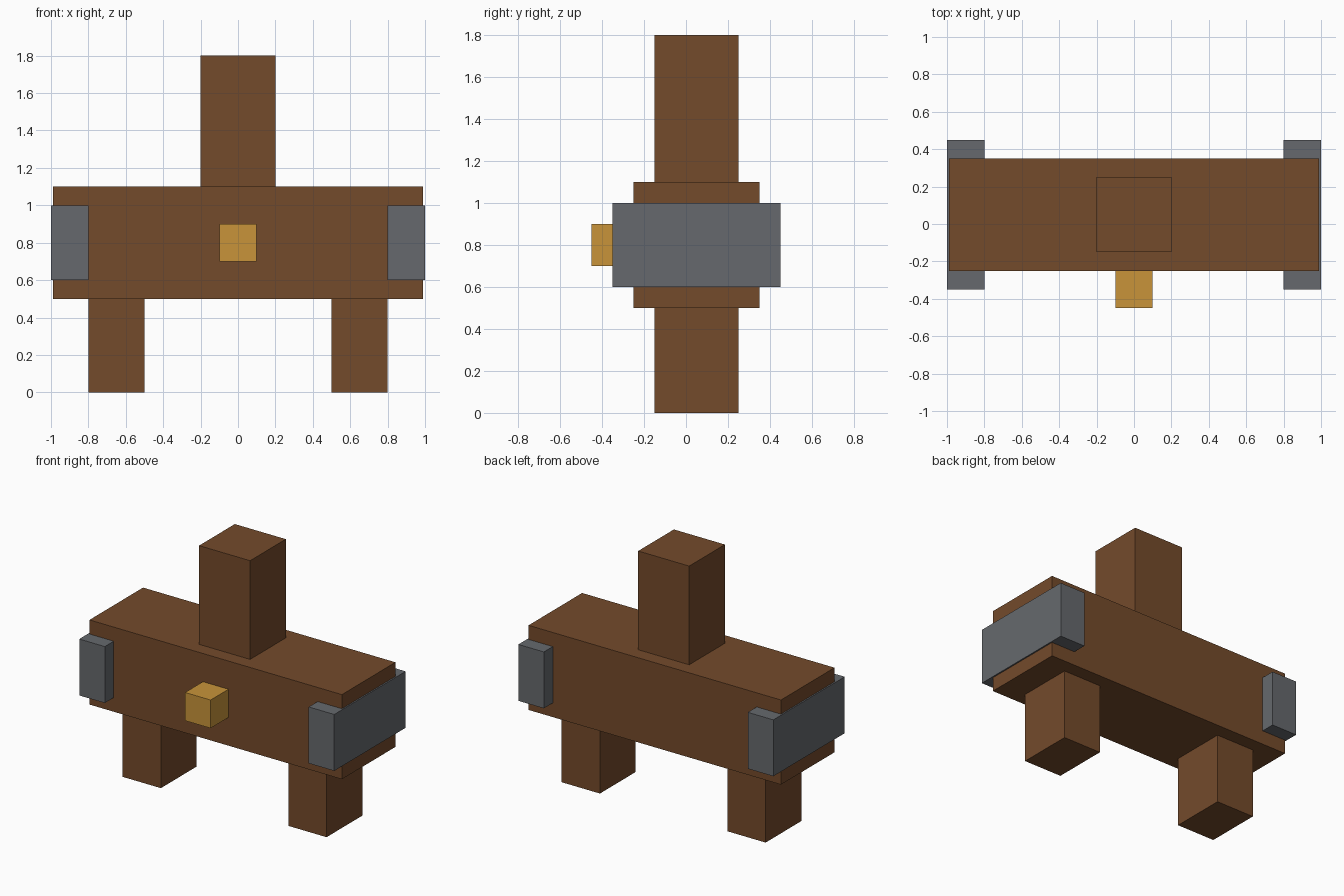
import bpy

if "Cube" in bpy.data.objects:
    bpy.data.objects.remove(bpy.data.objects["Cube"])


def material(name, rgb):
    m = bpy.data.materials.new(name)
    m.diffuse_color = (*rgb, 1.0)
    m.use_nodes = True
    m.node_tree.nodes["Principled BSDF"].inputs["Base Color"].default_value = m.diffuse_color
    return m


brown = material("brown wood", (0.174, 0.069, 0.024))
grey = material("grey metal", (0.133, 0.141, 0.153))
gold = material("gold", (0.578, 0.296, 0.042))


def box(name, x, y, z, mat):
    """Axis-aligned box from (min, max) ranges."""
    bpy.ops.mesh.primitive_cube_add(size=1, location=[(a + b) / 2 for a, b in (x, y, z)])
    ob = bpy.context.object
    ob.name = name
    ob.scale = [b - a for a, b in (x, y, z)]
    bpy.ops.object.transform_apply(location=False, rotation=False, scale=True)
    ob.data.materials.append(mat)
    return ob


# Body and upright block
box("body", (-0.99, 0.99), (-0.25, 0.35), (0.5, 1.1), brown)
box("upright_block", (-0.2, 0.2), (-0.15, 0.25), (1.1, 1.8), brown)

# Legs and end bands, one per side
for side, s in (("left", -1), ("right", 1)):
    box(f"{side}_leg", sorted((s * 0.5, s * 0.8)), (-0.15, 0.25), (0.0, 0.5), brown)
    box(f"{side}_end_band", sorted((s * 0.8, s * 1.0)), (-0.35, 0.45), (0.6, 1.0), grey)

# Front knob
box("front_knob", (-0.1, 0.1), (-0.45, -0.25), (0.7, 0.9), gold)
